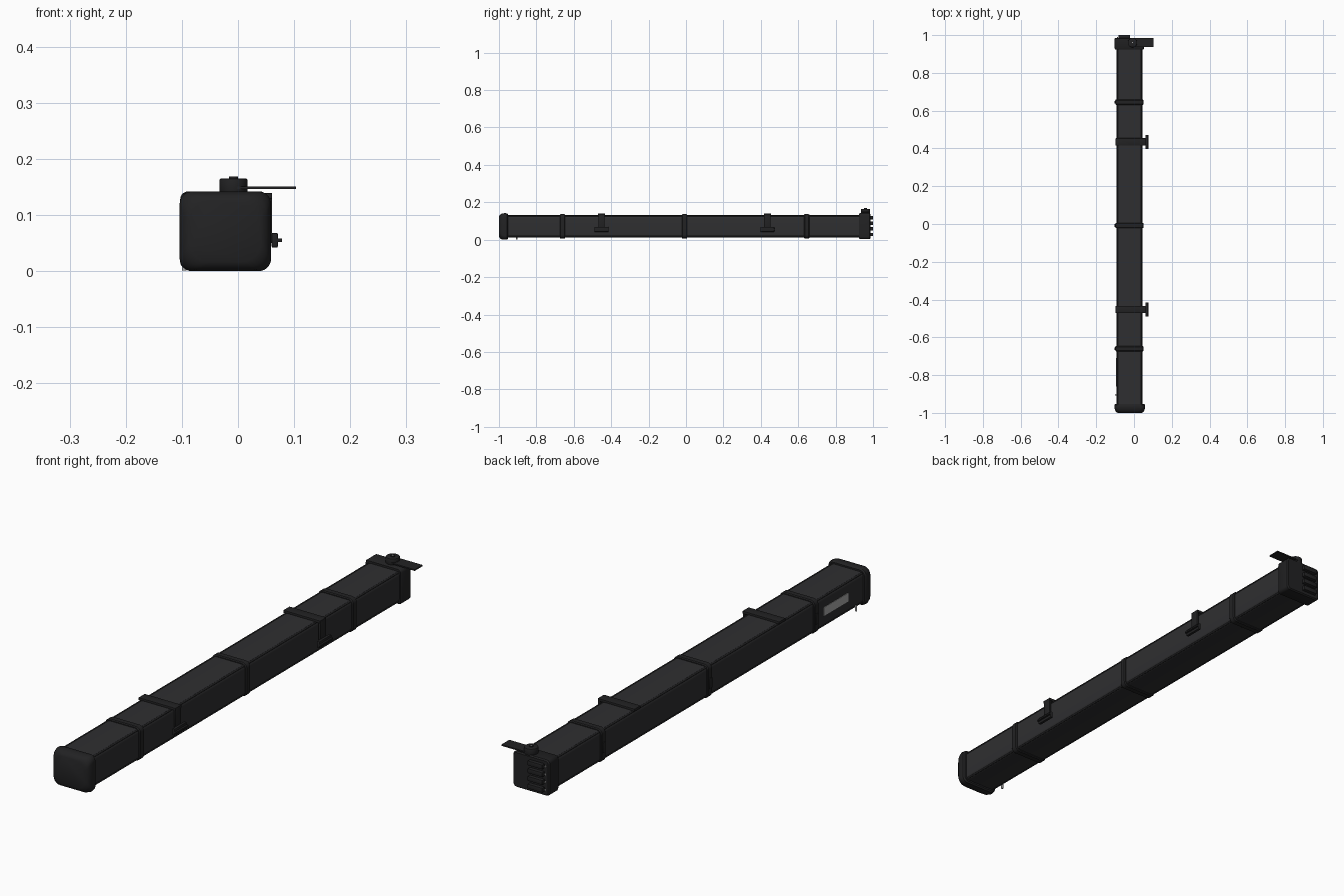
import bpy, bmesh, math
from mathutils import Vector

if "Cube" in bpy.data.objects:
    bpy.data.objects.remove(bpy.data.objects["Cube"])


def material(name, rgb):
    m = bpy.data.materials.new(name)
    m.diffuse_color = (*rgb, 1)
    m.use_nodes = True
    m.node_tree.nodes["Principled BSDF"].inputs["Base Color"].default_value = m.diffuse_color
    return m


DARK = material("dark_fabric", (0.028, 0.028, 0.03))
BLACK = material("black_plastic", (0.016, 0.016, 0.017))
GREY = material("light_grey", (0.4, 0.4, 0.4))


def finish(name, bm, mat):
    bmesh.ops.recalc_face_normals(bm, faces=bm.faces)
    me = bpy.data.meshes.new(name)
    bm.to_mesh(me)
    bm.free()
    ob = bpy.data.objects.new(name, me)
    bpy.context.collection.objects.link(ob)
    me.materials.append(mat)
    bpy.ops.object.select_all(action='DESELECT')
    ob.select_set(True)
    bpy.context.view_layer.objects.active = ob
    bpy.ops.object.shade_smooth_by_angle(angle=math.radians(35))
    return ob


def rounded_rect(x0, x1, z0, z1, r, y, seg=6):
    pts = []
    corners = [(x1 - r, z1 - r), (x0 + r, z1 - r), (x0 + r, z0 + r), (x1 - r, z0 + r)]
    for k, (cx, cz) in enumerate(corners):
        for i in range(seg + 1):
            a = math.pi / 2 * (k + i / seg)
            pts.append((cx + r * math.cos(a), y, cz + r * math.sin(a)))
    return pts


def loft(name, sections, mat):
    """Skin rounded rectangles (x0, x1, z0, z1, radius, y) along y and cap both ends."""
    bm = bmesh.new()
    rings = [[bm.verts.new(p) for p in rounded_rect(*s)] for s in sections]
    n = len(rings[0])
    for a, b in zip(rings, rings[1:]):
        for i in range(n):
            bm.faces.new((a[i], a[(i + 1) % n], b[(i + 1) % n], b[i]))
    bm.faces.new(rings[0])
    bm.faces.new(rings[-1])
    return finish(name, bm, mat)


def box(name, lo, hi, mat=BLACK, bevel=0.0):
    bm = bmesh.new()
    bmesh.ops.create_cube(bm, size=1)
    lo, hi = Vector(lo), Vector(hi)
    for v in bm.verts:
        v.co = (lo + hi) / 2 + v.co * (hi - lo)
    if bevel:
        bmesh.ops.bevel(bm, geom=bm.edges[:], offset=bevel, segments=2,
                        profile=0.5, affect='EDGES')
    return finish(name, bm, mat)


def cylinder(name, centre, radius, depth, axis='Z', mat=BLACK, bevel=0.0):
    bm = bmesh.new()
    bmesh.ops.create_cone(bm, cap_ends=True, segments=32, radius1=radius,
                          radius2=radius, depth=depth)
    if bevel:
        rims = [e for e in bm.edges if any(len(f.verts) > 4 for f in e.link_faces)]
        bmesh.ops.bevel(bm, geom=rims, offset=bevel, segments=2, profile=0.5, affect='EDGES')
    axis_vec = {'X': (1, 0, 0), 'Y': (0, 1, 0), 'Z': (0, 0, 1)}[axis]
    q = Vector((0, 0, 1)).rotation_difference(Vector(axis_vec))
    for v in bm.verts:
        v.co = q @ v.co + Vector(centre)
    return finish(name, bm, mat)


X0, X1, Z0, Z1 = -0.093, 0.045, 0.012, 0.131     # main tube section


def section(grow, r, y):
    return (X0 - grow, X1 + grow, Z0 - grow, Z1 + grow, r, y)


# long case body
loft("case_body", [section(0, 0.016, -0.97), section(0, 0.016, 0.94)], DARK)

# piping along the four long edges
for i, x in enumerate((X0 + 0.005, X1 - 0.005)):
    for j, z in enumerate((Z0 + 0.004, Z1 - 0.004)):
        cylinder(f"edge_piping_{i}{j}", (x, -0.015, z), 0.0035, 1.9, 'Y')

# clamping bands with side buckles
for i, y in enumerate((-0.66, -0.008, 0.645)):
    w = 0.014
    loft(f"band_{i}", [section(0.003, 0.018, y - w), section(0.006, 0.02, y - w + 0.004),
                       section(0.006, 0.02, y + w - 0.004), section(0.003, 0.018, y + w)], BLACK)
    box(f"band_buckle_{i}", (X0 - 0.009, y - 0.008, 0.045), (X0 - 0.004, y + 0.008, 0.085), BLACK, 0.001)

# front end cap, domed
loft("front_cap", [
    (-0.099, 0.053, 0.006, 0.137, 0.02, -0.952),
    (-0.103, 0.058, 0.001, 0.141, 0.022, -0.957),
    (-0.104, 0.059, 0.000, 0.142, 0.022, -0.970),
    (-0.101, 0.056, 0.002, 0.139, 0.026, -0.985),
    (-0.096, 0.051, 0.007, 0.134, 0.034, -0.994),
    (-0.086, 0.041, 0.016, 0.125, 0.036, -1.0)], BLACK)

# small pin beside the front cap
cylinder("drain_pin", (-0.096, -0.905, 0.012), 0.004, 0.022, 'Z', GREY)

# label plate on the left side
box("side_label", (X0 - 0.002, -0.86, 0.055), (X0 + 0.002, -0.71, 0.088), GREY)

# rear end cap
loft("rear_cap", [
    (-0.100, 0.050, 0.006, 0.139, 0.012, 0.925),
    (-0.103, 0.053, 0.003, 0.142, 0.014, 0.930),
    (-0.103, 0.053, 0.003, 0.142, 0.014, 0.981),
    (-0.099, 0.049, 0.007, 0.138, 0.012, 0.986)], BLACK)

# row of four raised ribs with studs on the rear face
for i in range(4):
    z = 0.028 + i * 0.03
    box(f"rear_rib_{i}", (-0.083, 0.98, z - 0.009), (-0.02, 1.0, z + 0.009), BLACK, 0.002)
    cylinder(f"rear_stud_{i}", (-0.088, 0.987, z), 0.003, 0.005, 'Y', GREY)

# pivot knob and lever on top of the rear cap
cylinder("pivot_knob", (-0.008, 0.96, 0.152), 0.025, 0.026, 'Z', BLACK, 0.003)
cylinder("pivot_bolt", (-0.008, 0.96, 0.166), 0.008, 0.005, 'Z', BLACK)
cylinder("pivot_bolt_centre", (-0.008, 0.96, 0.1683), 0.003, 0.001, 'Z', GREY)
box("lever_plate", (-0.008, 0.936, 0.146), (0.103, 0.984, 0.151))

# mounting brackets: top strap, side drop, foot and rail
for i, y in enumerate((-0.452, 0.435)):
    box(f"bracket_top_{i}", (-0.097, y - 0.019, 0.129), (0.061, y + 0.019, 0.139), BLACK, 0.001)
    box(f"bracket_drop_{i}", (0.053, y - 0.017, 0.05), (0.061, y + 0.017, 0.137), BLACK, 0.001)
    box(f"bracket_foot_{i}", (0.06, y - 0.037, 0.042), (0.071, y + 0.037, 0.068), BLACK, 0.002)
    box(f"bracket_rail_{i}", (0.07, y - 0.037, 0.052), (0.078, y + 0.037, 0.058))
